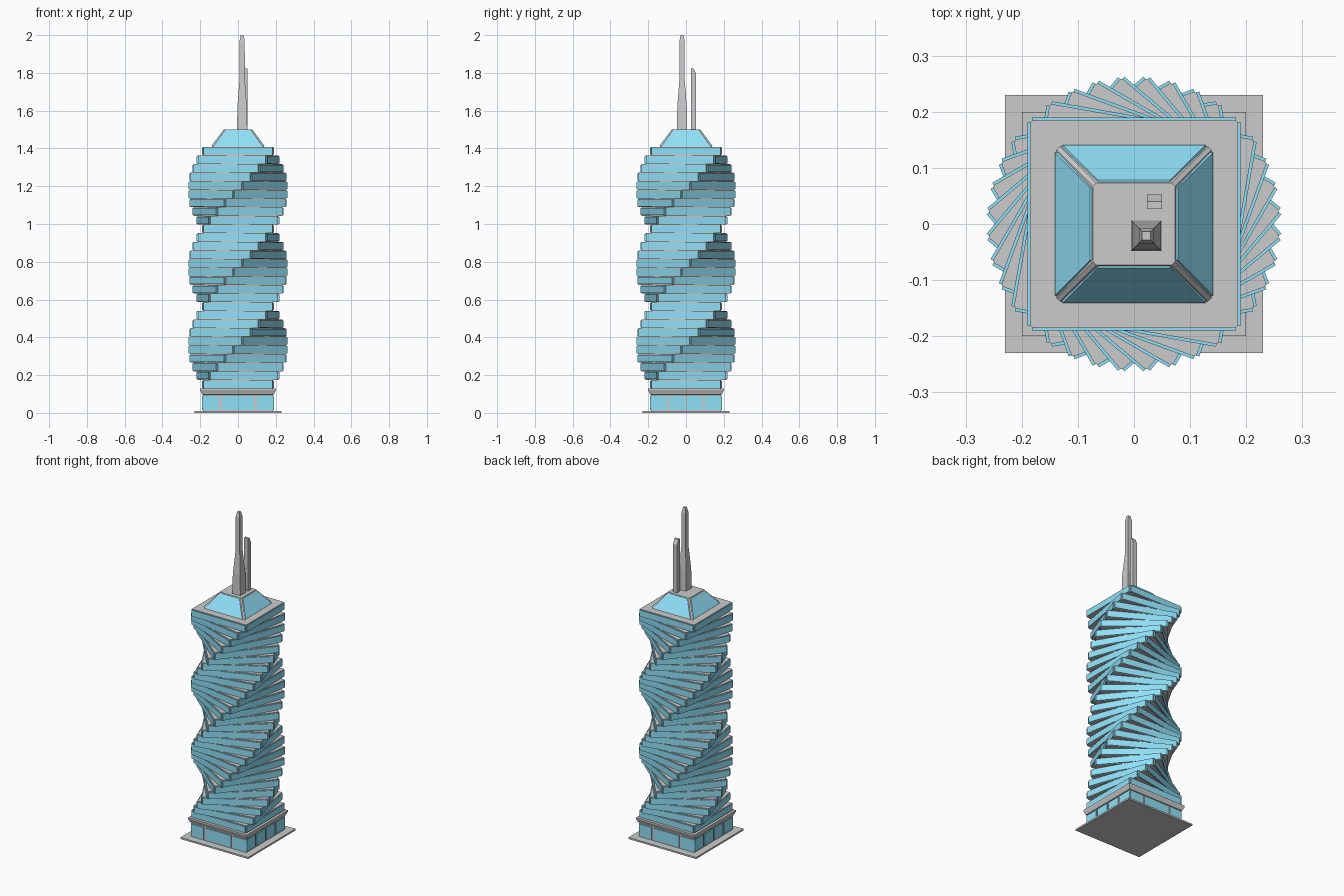
import bpy, bmesh
from math import pi, radians
from mathutils import Matrix, Vector

if "Cube" in bpy.data.objects:
    bpy.data.objects.remove(bpy.data.objects["Cube"])

BLUE = bpy.data.materials.new("blue_glass")
BLUE.diffuse_color = (0.28, 0.75, 0.94, 1)
BLUE.use_nodes = True
BLUE.node_tree.nodes["Principled BSDF"].inputs["Base Color"].default_value = BLUE.diffuse_color


def finish(bm, name, mat=None):
    bmesh.ops.recalc_face_normals(bm, faces=bm.faces[:])
    me = bpy.data.meshes.new(name)
    bm.to_mesh(me)
    bm.free()
    ob = bpy.data.objects.new(name, me)
    bpy.context.collection.objects.link(ob)
    if mat:
        me.materials.append(mat)
    return ob


def add_box(bm, lo, hi, m=Matrix.Identity(4)):
    lo, hi = Vector(lo), Vector(hi)
    s = Matrix.Diagonal((*(hi - lo), 1))
    bmesh.ops.create_cube(bm, size=1, matrix=m @ Matrix.Translation((lo + hi) / 2) @ s)


def add_stack(bm, profile, c=0.0, m=Matrix.Identity(4)):
    """Square tower through (z, half width) levels, corners cut by c."""
    rings = []
    for z, h in profile:
        pts = []
        for sx, sy in ((1, -1), (1, 1), (-1, 1), (-1, -1)):
            if c == 0:
                pts.append((sx * h, sy * h, z))
            else:
                pair = [(sx * (h - c), sy * h, z), (sx * h, sy * (h - c), z)]
                pts += pair if sx * sy < 0 else pair[::-1]
        rings.append([bm.verts.new(m @ Vector(p)) for p in pts])
    n = len(rings[0])
    for a, b in zip(rings, rings[1:]):
        for i in range(n):
            j = (i + 1) % n
            bm.faces.new((a[i], a[j], b[j], b[i]))
    bm.faces.new(rings[0][::-1])
    bm.faces.new(rings[-1])


def rot(a):
    return Matrix.Rotation(a, 4, 'Z')


# ground plate
bm = bmesh.new()
add_box(bm, (-0.23, -0.23, 0), (0.23, 0.23, 0.01))
finish(bm, "ground_plate")

# lobby core with flared cornice
bm = bmesh.new()
add_stack(bm, [(0.01, 0.185), (0.095, 0.185), (0.097, 0.19), (0.12, 0.2), (0.128, 0.2)])
finish(bm, "lobby_core")

# lobby panes: three on front and back, four on the sides
bm = bmesh.new()
three = [(-0.186, -0.1), (-0.085, 0.085), (0.1, 0.186)]
four = [(-0.186, -0.1), (-0.088, -0.006), (0.006, 0.088), (0.1, 0.186)]
for k in range(4):
    for a, b in (four if k % 2 else three):
        add_box(bm, (a, -0.19, 0.015), (b, -0.182, 0.09), rot(k * pi / 2))
finish(bm, "lobby_panes", BLUE)

# twisting floors: slab plus four window bands, ten degrees each
FLOORS, Z0, STEP = 28, 0.129, 0.0457
slabs, bands = bmesh.new(), bmesh.new()
for i in range(FLOORS):
    z = Z0 + i * STEP
    turn = rot(radians(10 * i))
    add_stack(slabs, [(z, 0.185), (z + STEP, 0.185)], 0.004, turn)
    for k in range(4):
        add_box(bands, (-0.182, -0.19, z + 0.004), (0.182, -0.18, z + 0.041),
                turn @ rot(k * pi / 2))
finish(slabs, "floor_slabs")
finish(bands, "window_bands", BLUE)

# crown
ROOF = Z0 + FLOORS * STEP
bm = bmesh.new()
add_stack(bm, [(ROOF, 0.138), (1.5, 0.073)], 0.006)
finish(bm, "crown_core")

# sloped crown glazing
bm = bmesh.new()
for k in range(4):
    m = rot(k * pi / 2)
    rows = []
    for z, y, w in ((ROOF + 0.004, 0.141, 0.127), (1.497, 0.078, 0.064)):
        rows.append([bm.verts.new(m @ Vector(p)) for p in
                     ((-w, -y, z), (w, -y, z), (w, -y + 0.01, z), (-w, -y + 0.01, z))])
    a, b = rows
    for i in range(4):
        j = (i + 1) % 4
        bm.faces.new((a[i], a[j], b[j], b[i]))
    bm.faces.new(a[::-1])
    bm.faces.new(b)
finish(bm, "crown_glazing", BLUE)

# tall spire
bm = bmesh.new()
add_stack(bm, [(1.495, 0.0275), (1.62, 0.025), (1.76, 0.0143), (1.97, 0.0135), (2.0, 0.0075)],
          0, Matrix.Translation((0.022, -0.021, 0)))
finish(bm, "tall_spire")

# short spire with a top sloping to the back
bm = bmesh.new()
side = [(0.027, 1.495), (0.053, 1.495), (0.053, 1.795), (0.040, 1.823), (0.027, 1.823)]
f = bm.faces.new([bm.verts.new((0.023, y, z)) for y, z in side])
ext = bmesh.ops.extrude_face_region(bm, geom=[f], use_keep_orig=True)
bmesh.ops.translate(bm, vec=(0.027, 0, 0),
                    verts=[g for g in ext["geom"] if isinstance(g, bmesh.types.BMVert)])
finish(bm, "short_spire")
